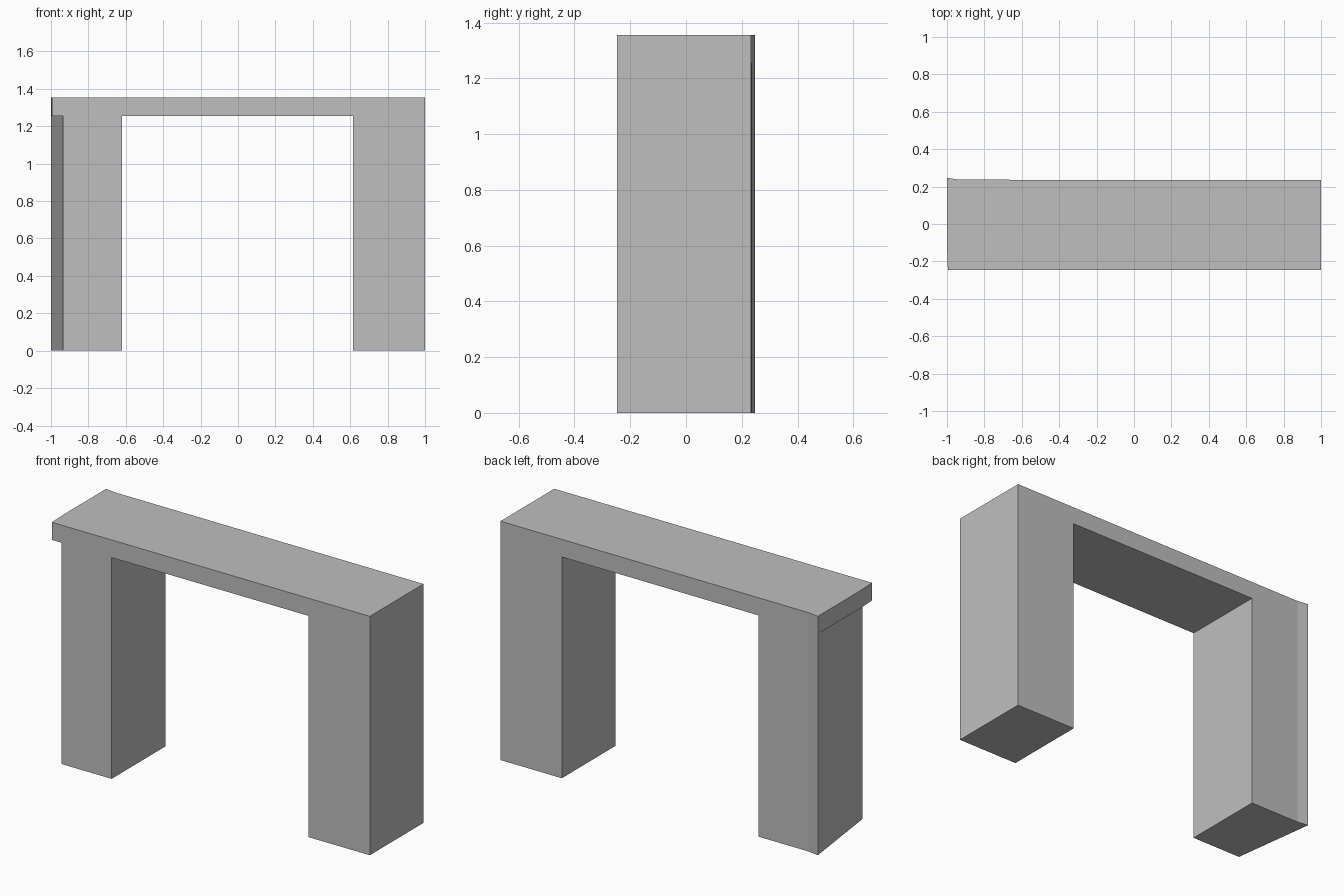
import bpy
import bmesh

cube = bpy.data.objects.get("Cube")
if cube:
    bpy.data.objects.remove(cube, do_unlink=True)

HEIGHT, SOFFIT = 1.355, 1.255

stone = bpy.data.materials.new("plain_grey")
stone.use_nodes = True
grey = (0.52, 0.52, 0.52, 1.0)
stone.diffuse_color = grey
stone.node_tree.nodes["Principled BSDF"].inputs["Base Color"].default_value = grey


def prism(name, outline, z0, z1):
    """Extrude a plan outline from z0 to z1."""
    bm = bmesh.new()
    base = bm.faces.new([bm.verts.new((x, y, z0)) for x, y in outline])
    top = bmesh.ops.extrude_face_region(bm, geom=[base])["geom"]
    verts = [v for v in top if isinstance(v, bmesh.types.BMVert)]
    bmesh.ops.translate(bm, verts=verts, vec=(0, 0, z1 - z0))
    bmesh.ops.recalc_face_normals(bm, faces=bm.faces)
    mesh = bpy.data.meshes.new(name)
    bm.to_mesh(mesh)
    bm.free()
    mesh.materials.append(stone)
    obj = bpy.data.objects.new(name, mesh)
    bpy.context.collection.objects.link(obj)
    return obj


def cut(target, cutter):
    """Subtract a hidden cutter from the target."""
    cutter.hide_render = True
    cutter.hide_viewport = True
    cutter.display_type = 'WIRE'
    mod = target.modifiers.new(cutter.name, 'BOOLEAN')
    mod.operation = 'DIFFERENCE'
    mod.solver = 'EXACT'
    mod.object = cutter


# Full block with the splayed back corner
gateway = prism("gateway", [(-0.995, -0.247), (1, -0.247), (1, 0.234),
                            (-0.935, 0.237), (-1, 0.247), (-1, -0.12)], 0, HEIGHT)

# Opening between the two piers
cut(gateway, prism("opening_cutter", [(-0.62, -0.5), (0.615, -0.5),
                                      (0.615, 0.5), (-0.62, 0.5)], -0.1, SOFFIT))

# Skewed outer face of the right pier, leaving the deck overhanging
cut(gateway, prism("skew_cutter", [(-1.2, -0.347), (-0.922, -0.347),
                                   (-1.013, 0.347), (-1.2, 0.347)], -0.1, SOFFIT))
